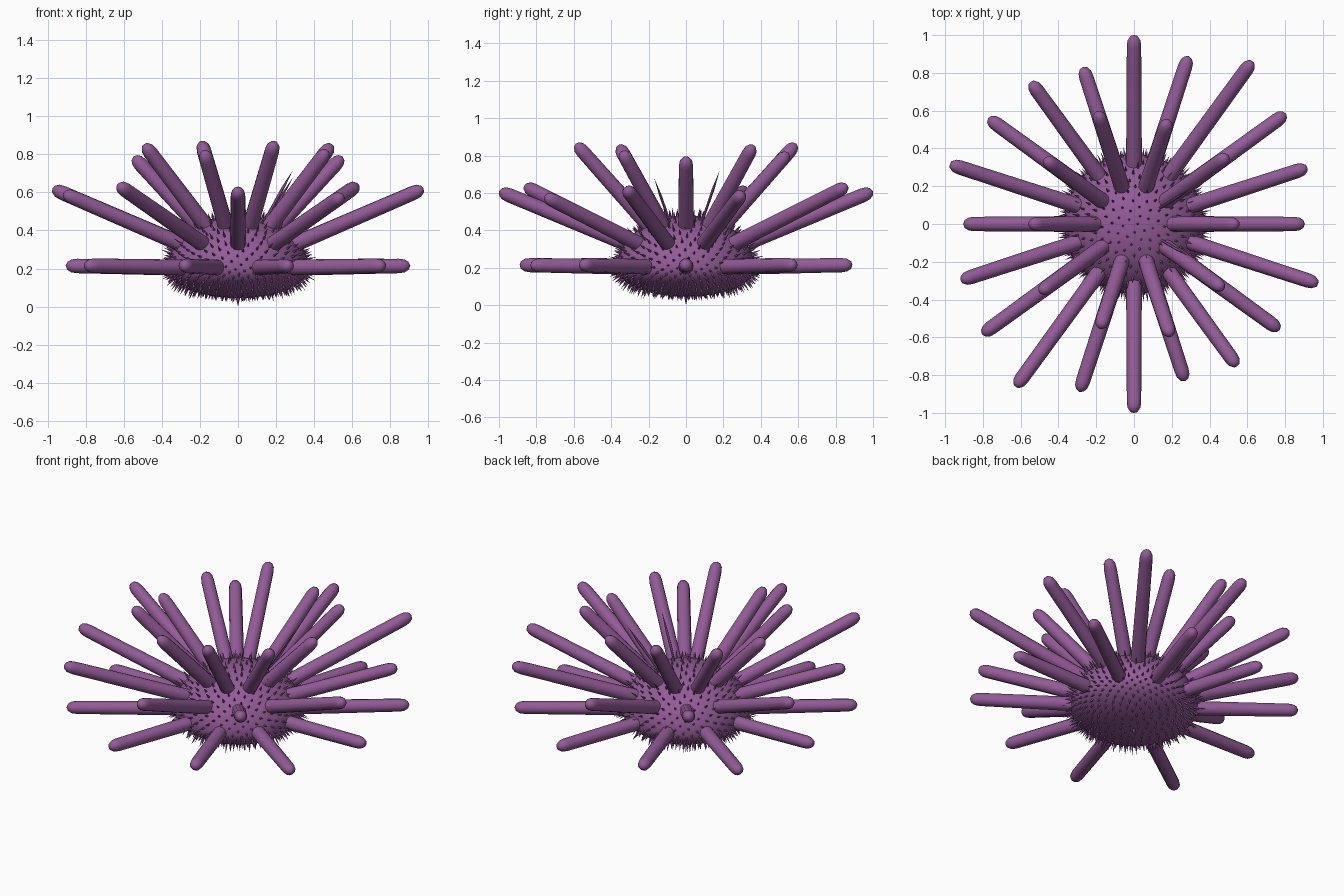
import bpy
import bmesh
import math
import random
from mathutils import Vector

random.seed(4)
cube = bpy.data.objects.get("Cube")
if cube:
    bpy.data.objects.remove(cube, do_unlink=True)

purple = bpy.data.materials.new("urchin_purple")
purple.use_nodes = True
colour = (0.29, 0.105, 0.31, 1)
purple.diffuse_color = colour
purple.node_tree.nodes["Principled BSDF"].inputs["Base Color"].default_value = colour

CENTRE = Vector((0, 0, 0.2))
RADIUS, TOP, BOTTOM = 0.37, 0.28, 0.155


def finish(bm, name):
    bmesh.ops.recalc_face_normals(bm, faces=bm.faces)
    mesh = bpy.data.meshes.new(name)
    bm.to_mesh(mesh)
    bm.free()
    mesh.materials.append(purple)
    obj = bpy.data.objects.new(name, mesh)
    bpy.context.collection.objects.link(obj)
    bpy.ops.object.select_all(action='DESELECT')
    obj.select_set(True)
    bpy.context.view_layer.objects.active = obj
    bpy.ops.object.shade_smooth_by_angle(angle=math.radians(50))


def add_rod(bm, start, direction, profile, sides):
    """Revolve (distance, radius) pairs about an axis, ending in a point."""
    turn = direction.to_track_quat('Z', 'Y')
    rings = []
    for dist, rad in profile[:-1]:
        rings.append([bm.verts.new(start + turn @ Vector((
            rad * math.cos(math.tau * k / sides),
            rad * math.sin(math.tau * k / sides), dist))) for k in range(sides)])
    tip = bm.verts.new(start + turn @ Vector((0, 0, profile[-1][0])))
    bm.faces.new(rings[0][::-1])
    for k in range(sides):
        n = (k + 1) % sides
        for a, b in zip(rings, rings[1:]):
            bm.faces.new((a[k], a[n], b[n], b[k]))
        bm.faces.new((rings[-1][k], rings[-1][n], tip))


def on_body(unit):
    """Point and outward normal of the body along a unit-sphere direction."""
    height = TOP if unit.z > 0 else BOTTOM
    point = CENTRE + Vector((unit.x * RADIUS, unit.y * RADIUS, unit.z * height))
    normal = Vector((unit.x / RADIUS, unit.y / RADIUS, unit.z / height)).normalized()
    return point, normal


# Body: domed above, flatter below
bm = bmesh.new()
bmesh.ops.create_uvsphere(bm, u_segments=40, v_segments=24, radius=1)
for v in bm.verts:
    v.co = on_body(v.co.normalized())[0]
finish(bm, "body")

# Three rings of thick blunt spines: name, first angle, rise per run, reaches
RINGS = (
    ("lower_spines", 0, 0.016, (0.905, 0.995, 0.935, 0.875, 0.955)),
    ("middle_spines", 18, 0.41, (0.965, 1.065, 1.0, 0.93, 1.025)),
    ("upper_spines", 0, 1.07, (0.55, 0.61, 0.575, 0.62, 0.58)),
)
for name, first, slope, reaches in RINGS:
    bm = bmesh.new()
    for i in range(10):
        angle = math.radians(first + 36 * i)
        run = Vector((math.cos(angle), math.sin(angle), slope))
        length = run.length * reaches[i % 5]
        profile = ((0.15, 0.043), (length - 0.06, 0.038), (length - 0.03, 0.034),
                   (length - 0.009, 0.021), (length, 0))
        add_rod(bm, CENTRE, run.normalized(), profile, 12)
    finish(bm, name)

# Short bristles spread evenly over the body
bm = bmesh.new()
COUNT = 700
golden = math.pi * (3 - math.sqrt(5))
for i in range(COUNT):
    z = 1 - 2 * (i + 0.5) / COUNT
    flat = math.sqrt(1 - z * z)
    unit = Vector((flat * math.cos(golden * i), flat * math.sin(golden * i), z))
    point, normal = on_body(unit)
    if point.z < 0.06:
        normal = (normal + unit * Vector((1, 1, 0)).length).normalized()
    length = random.uniform(0.03, 0.055) if unit.z > -0.8 else 0.025
    add_rod(bm, point, normal, ((-0.01, 0.008), (length, 0)), 5)
add_rod(bm, CENTRE - Vector((0, 0, BOTTOM)), Vector((0, 0, -1)),
        ((-0.01, 0.014), (CENTRE.z - BOTTOM, 0)), 6)
finish(bm, "bristles")

# A few long thin needles
bm = bmesh.new()
for tip in ((0.29, 0.18, 0.72), (0.29, -0.17, 0.68)):
    axis = Vector(tip) - CENTRE
    add_rod(bm, CENTRE, axis.normalized(),
            ((0.25, 0.007), (axis.length - 0.12, 0.008), (axis.length, 0)), 6)
finish(bm, "needles")
